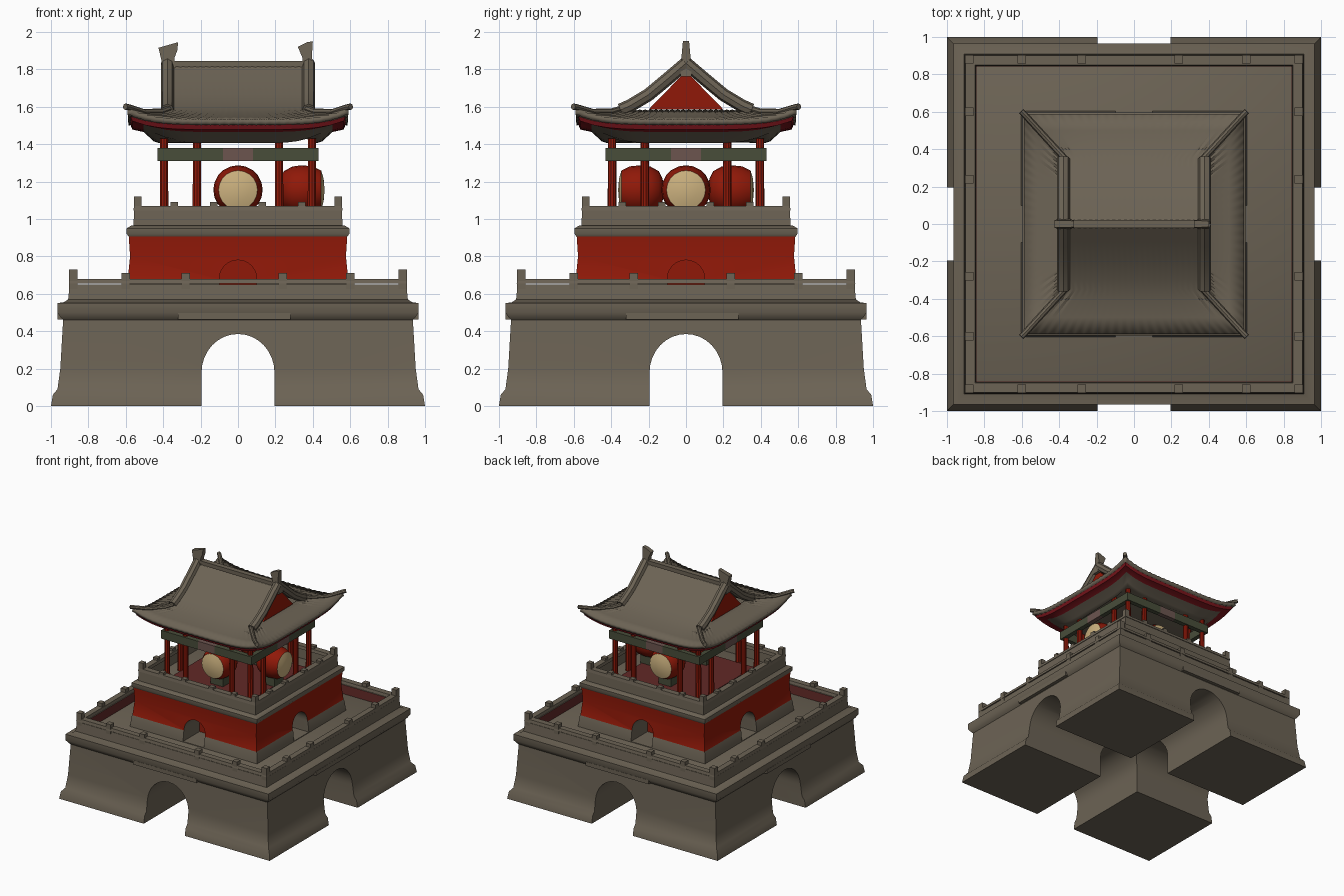
import bpy, bmesh, math
from mathutils import Vector, Matrix

if "Cube" in bpy.data.objects:
    bpy.data.objects.remove(bpy.data.objects["Cube"])


def material(name, *rgb):
    m = bpy.data.materials.new(name)
    m.diffuse_color = (*rgb, 1)
    m.use_nodes = True
    m.node_tree.nodes["Principled BSDF"].inputs["Base Color"].default_value = m.diffuse_color
    return m


STONE = material("stone", 0.150, 0.125, 0.090)
RED = material("red", 0.28, 0.0095, 0.0025)
CRIMSON = material("crimson", 0.21, 0.008, 0.012)
CREAM = material("cream", 0.60, 0.44, 0.21)
GREEN = material("green", 0.065, 0.075, 0.042)
MAROON = material("maroon", 0.12, 0.022, 0.020)
ROSE = material("dusty rose", 0.15, 0.09, 0.078)


def make(name, bm, mats):
    bmesh.ops.remove_doubles(bm, verts=bm.verts, dist=1e-5)
    bmesh.ops.recalc_face_normals(bm, faces=bm.faces)
    me = bpy.data.meshes.new(name)
    bm.to_mesh(me)
    bm.free()
    for m in mats:
        me.materials.append(m)
    ob = bpy.data.objects.new(name, me)
    bpy.context.collection.objects.link(ob)
    return ob


def square_loft(name, rings, mats, bands=None, hollow=False, n=1, lift=0):
    """Stack square rings (half size, z); hollow joins last ring to first."""
    bm = bmesh.new()
    loops = []
    for h, z in rings:
        loop = []
        for side in range(4):
            rot = Matrix.Rotation(side * math.pi / 2, 3, 'Z')
            for i in range(n):
                t = -1 + 2 * i / n
                loop.append(bm.verts.new(rot @ Vector((t * h, -h, z + lift * abs(t) ** 5))))
        loops.append(loop)
    count = len(rings)
    for k in range(count if hollow else count - 1):
        a, b = loops[k], loops[(k + 1) % count]
        for i in range(4 * n):
            j = (i + 1) % (4 * n)
            f = bm.faces.new((a[i], a[j], b[j], b[i]))
            f.material_index = bands[k] if bands else 0
    if not hollow:
        bm.faces.new(loops[0])
        bm.faces.new(loops[-1]).material_index = bands[-1] if bands else 0
    return make(name, bm, mats)


def add_box(bm, centre, size, mat=0):
    g = bmesh.ops.create_cube(bm, size=1, matrix=Matrix.Translation(centre) @ Matrix.Diagonal((*size, 1)))
    for f in {f for v in g["verts"] for f in v.link_faces}:
        f.material_index = mat


def prism(name, pts, axis, lo, hi, mats, side_mat=0):
    """Extrude (u, z) outline along x or y."""
    bm = bmesh.new()
    put = lambda u, z, d: bm.verts.new((u, d, z) if axis == 'y' else (d, u, z))
    a = [put(u, z, lo) for u, z in pts]
    b = [put(u, z, hi) for u, z in pts]
    bm.faces.new(a)
    bm.faces.new(b)
    for i in range(len(pts)):
        j = (i + 1) % len(pts)
        bm.faces.new((a[i], a[j], b[j], b[i])).material_index = side_mat
    return make(name, bm, mats)


def arch(w, bottom, spring, top, n=16):
    curve = [(w * math.cos(math.pi * i / n), spring + (top - spring) * math.sin(math.pi * i / n)) for i in range(n + 1)]
    return [(w, bottom)] + curve + [(-w, bottom)]


def cut(ob, cutters):
    bpy.context.view_layer.objects.active = ob
    for c in cutters:
        mod = ob.modifiers.new("cut", 'BOOLEAN')
        mod.operation, mod.solver, mod.object = 'DIFFERENCE', 'EXACT', c
        bpy.ops.object.modifier_apply(modifier=mod.name)
        bpy.data.objects.remove(c)


def tube(name, pts, r, mat):
    cu = bpy.data.curves.new(name, 'CURVE')
    cu.dimensions, cu.bevel_depth, cu.bevel_resolution, cu.use_fill_caps = '3D', r, 2, True
    sp = cu.splines.new('POLY')
    sp.points.add(len(pts) - 1)
    for p, q in zip(sp.points, pts):
        p.co = (*q, 1)
    tmp = bpy.data.objects.new(name + "_path", cu)
    bpy.context.collection.objects.link(tmp)
    me = bpy.data.meshes.new_from_object(tmp.evaluated_get(bpy.context.evaluated_depsgraph_get()))
    bpy.data.objects.remove(tmp)
    me.materials.clear()
    me.materials.append(mat)
    bpy.context.collection.objects.link(bpy.data.objects.new(name, me))


def posts(name, half, inner, z0, z_corner, z_inner, w):
    bm = bmesh.new()
    for sx in (-1, 1):
        for sy in (-1, 1):
            add_box(bm, (sx * half, sy * half, (z0 + z_corner) / 2), (w, w, z_corner - z0))
        for u in inner:
            for c in ((u, sx * half), (sx * half, u)):
                add_box(bm, (*c, (z0 + z_inner) / 2), (w, w, z_inner - z0))
    make(name, bm, [STONE])


# Stone gate base with two crossing arched tunnels
base = square_loft("gate_base", [(1.0, 0), (0.99, 0.06), (0.965, 0.09), (0.95, 0.2), (0.935, 0.46),
                                 (0.945, 0.47), (0.965, 0.5), (0.965, 0.55), (0.93, 0.555), (0.9, 0.575)], [STONE])
tunnel = arch(0.195, -0.1, 0.18, 0.385)
cut(base, [prism("tunnel_" + a, tunnel, a, -1.2, 1.2, [STONE]) for a in 'xy'])
bm = bmesh.new()
for s in (-1, 1):
    add_box(bm, (-0.02, s * 0.945, 0.48), (0.6, 0.04, 0.035))
    add_box(bm, (s * 0.945, -0.02, 0.48), (0.04, 0.6, 0.035))
make("arch_lintels", bm, [STONE])

# Terrace parapet
square_loft("terrace_wall", [(0.91, 0.55), (0.9, 0.65), (0.845, 0.65), (0.84, 0.55)], [STONE, MAROON], [0, 0, 1, 0], True)
square_loft("terrace_rail", [(0.905, 0.655), (0.9, 0.68), (0.85, 0.68), (0.845, 0.655)], [STONE], hollow=True)
posts("terrace_posts", 0.88, (-0.6, -0.28, 0.24, 0.6), 0.56, 0.73, 0.71, 0.045)

# Red storey on a stone footing, with a deep arched niche on each side
storey = square_loft("red_storey", [(0.605, 0.56), (0.595, 0.66), (0.59, 0.67), (0.577, 0.8), (0.585, 0.92)],
                     [RED, STONE], [1, 1, 0, 0, 0])
niche = arch(0.1, 0.58, 0.68, 0.78)
cut(storey, [prism("niche", niche, a, min(s * 0.38, s * 0.7), max(s * 0.38, s * 0.7), [RED, STONE], 1)
             for a in 'xy' for s in (-1, 1)])

# Balcony slab, parapet and posts
square_loft("balcony_slab", [(0.585, 0.905), (0.595, 0.92), (0.595, 0.95), (0.57, 0.965)], [STONE])
square_loft("balcony_wall", [(0.56, 0.95), (0.555, 1.045), (0.51, 1.045), (0.505, 0.95)], [STONE], hollow=True)
square_loft("balcony_rail", [(0.56, 1.045), (0.555, 1.07), (0.505, 1.07), (0.5, 1.045)], [STONE], hollow=True)
posts("balcony_posts", 0.535, (-0.34, -0.13, 0.13, 0.34), 0.95, 1.12, 1.09, 0.04)
square_loft("pavilion_floor", [(0.38, 0.96), (0.38, 0.972)], [MAROON])

# Columns
bm = bmesh.new()
for u in (-0.395, -0.22, 0.22, 0.395):
    for v in (-0.395, -0.22, 0.22, 0.395):
        if max(abs(u), abs(v)) > 0.3:
            bmesh.ops.create_cone(bm, cap_ends=True, segments=10, radius1=0.024, radius2=0.022, depth=0.46,
                                  matrix=Matrix.Translation((u, v, 1.2)))
make("columns", bm, [RED])

# Painted beams, rose in the middle
bm = bmesh.new()
for s in (-1, 1):
    for lo, hi, m in ((-0.43, -0.08, 0), (-0.08, 0.08, 1), (0.08, 0.43, 0)):
        add_box(bm, ((lo + hi) / 2, s * 0.41, 1.345), (hi - lo, 0.04, 0.07), m)
        add_box(bm, (s * 0.41, (lo + hi) / 2, 1.345), (0.04, hi - lo, 0.07), m)
make("beams", bm, [GREEN, ROSE])

# Rounded drums on stands, facing front, back and right
for name, angle, dist in (("front_drum", -90, 0.24), ("back_drum", 90, 0.24), ("right_drum", 0, 0.34)):
    bm = bmesh.new()
    outline = [(-0.122, 0), (-0.115, 0.06), (-0.095, 0.1), (-0.05, 0.125), (0, 0.132),
               (0.06, 0.126), (0.105, 0.104), (0.118, 0.06), (0.123, 0)]
    verts = [bm.verts.new((d, 0, r)) for d, r in outline]
    edges = [bm.edges.new(p) for p in zip(verts, verts[1:])]
    bmesh.ops.spin(bm, geom=verts + edges, cent=(0, 0, 0), axis=(1, 0, 0), angle=2 * math.pi, steps=20)
    for f in bm.faces:
        f.material_index = int(f.calc_center_median().x > 0.1)
    bmesh.ops.translate(bm, verts=bm.verts, vec=(0, 0, 1.155))
    add_box(bm, (0, 0, 1.0), (0.1, 0.12, 0.08), 2)
    bmesh.ops.transform(bm, verts=bm.verts, matrix=Matrix.Rotation(math.radians(angle), 4, 'Z') @ Matrix.Translation((dist, 0, 0)))
    make(name, bm, [RED, CREAM, GREEN])

# Eave brackets with a crimson underside and fascia, curling up at the corners
square_loft("eaves", [(0.42, 1.405), (0.45, 1.415), (0.505, 1.465), (0.565, 1.478), (0.575, 1.503), (0.5, 1.51)],
            [STONE, CRIMSON], [0, 0, 1, 1, 0, 0], n=16, lift=0.045)

# Roof: two long slopes and two side skirts
PROFILE = [(0, 1.83), (0.1, 1.745), (0.2, 1.662), (0.3, 1.602), (0.35, 1.58), (0.4, 1.562), (0.5, 1.54), (0.588, 1.53)]
GX, GY, EAVE = 0.37, 0.35, 0.588


def half_width(d):
    return GX + max(0, d - GY) * (EAVE - GX) / (EAVE - GY)


def roof_point(d, z, t, rib):
    s = max(0, d - GY) / (EAVE - GY)
    return half_width(d) * t, d, z + 0.06 * s * s * abs(t) ** 5 + rib


def roof_sheet(bm, rows, place, n=48):
    grid = [[bm.verts.new(place(d, z, -1 + 2 * i / n, 0.005 * (i % 2))) for i in range(n + 1)] for d, z in rows]
    for a, b in zip(grid, grid[1:]):
        for i in range(n):
            bm.faces.new((a[i], a[i + 1], b[i + 1], b[i]))


bm = bmesh.new()
for s in (-1, 1):
    def slope(d, z, t, rib):
        x, y, h = roof_point(d, z, t, rib)
        return x, s * y, h

    def skirt(d, z, t, rib):
        x, y, h = roof_point(d, z, t, rib)
        return s * half_width(d), t * d, h
    roof_sheet(bm, PROFILE, slope)
    roof_sheet(bm, [p for p in PROFILE if p[0] >= GY], skirt)
roof = make("roof", bm, [STONE])
sol = roof.modifiers.new("thickness", 'SOLIDIFY')
sol.thickness, sol.offset = 0.03, -1

# Gables, ridge, horned ridge ends, verge and hip bars
gable = [(-0.2, 1.585), (0, 1.79), (0.2, 1.585)]
HORNS = {-1: [(0.335, 1.76), (0.34, 1.86), (0.325, 1.9), (0.32, 1.945), (0.425, 1.915), (0.41, 1.85), (0.405, 1.76)],
         1: [(0.345, 1.76), (0.345, 1.86), (0.32, 1.92), (0.37, 1.945), (0.4, 1.95), (0.395, 1.87), (0.41, 1.76)]}
bm = bmesh.new()
add_box(bm, (0, 0, 1.825), (0.72, 0.045, 0.04))
make("ridge", bm, [STONE])
for s, side in ((-1, "left"), (1, "right")):
    prism(side + "_gable", gable, 'x', min(s * 0.34, s * 0.385), max(s * 0.34, s * 0.385), [RED])
    horn = prism(side + "_ridge_horn", [(s * u, z) for u, z in HORNS[s]], 'y', -0.03, 0.03, [STONE])
    for v in horn.data.vertices:
        v.co.y *= 1 - 0.45 * max(0, v.co.z - 1.8) / 0.15
    for q, end in ((-1, "front"), (1, "back")):
        tube(f"{side}_{end}_verge", [(s * 0.378, q * d, z + 0.002) for d, z in PROFILE[:5]], 0.035, STONE)
        hip = [roof_point(d, z, 1, 0.008) for d, z in PROFILE[4:]] + [(0.603, 0.603, 1.6)]
        tube(f"{side}_{end}_hip", [(s * x, q * y, z) for x, y, z in hip], 0.017, STONE)

# Smooth shading with sharp edges kept
for ob in bpy.data.objects:
    ob.select_set(ob.type == 'MESH')
bpy.context.view_layer.objects.active = base
bpy.ops.object.shade_smooth_by_angle(angle=math.radians(35))
